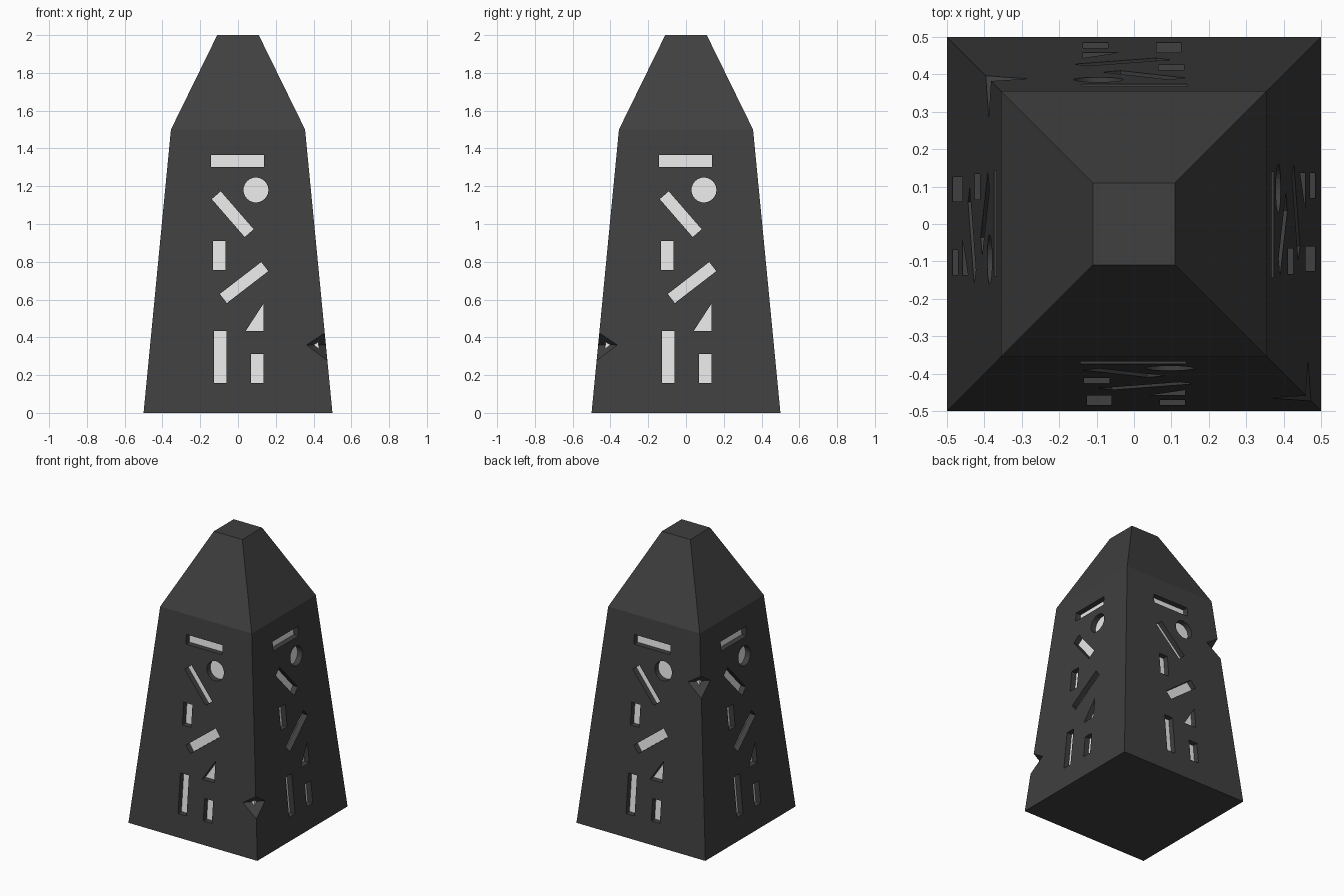
import bpy, bmesh, math
from mathutils import Vector, Matrix

if "Cube" in bpy.data.objects:
    bpy.data.objects.remove(bpy.data.objects["Cube"])


def material(name, rgb):
    m = bpy.data.materials.new(name)
    m.diffuse_color = (*rgb, 1)
    m.use_nodes = True
    m.node_tree.nodes["Principled BSDF"].inputs["Base Color"].default_value = m.diffuse_color
    return m


STONE = material("dark stone", (0.05, 0.05, 0.05))
GLOW = material("pale core", (0.8, 0.8, 0.8))


def make_object(name, bm, mat=None):
    bmesh.ops.recalc_face_normals(bm, faces=bm.faces)
    me = bpy.data.meshes.new(name)
    bm.to_mesh(me)
    bm.free()
    ob = bpy.data.objects.new(name, me)
    bpy.context.collection.objects.link(ob)
    if mat:
        me.materials.append(mat)
    return ob


def square_tower(levels):
    """Stacked square rings given as (half width, height)."""
    bm = bmesh.new()
    rings = [[bm.verts.new((sx * h, sy * h, z)) for sx, sy in ((-1, -1), (1, -1), (1, 1), (-1, 1))]
             for h, z in levels]
    for a, b in zip(rings, rings[1:]):
        for i in range(4):
            j = (i + 1) % 4
            bm.faces.new((a[i], a[j], b[j], b[i]))
    bm.faces.new(rings[0][::-1])
    bm.faces.new(rings[-1])
    return bm


def prism(bm, outline, a, b, mat):
    """Extrude an (x, z) outline from y = a to y = b, then transform it."""
    ends = [[bm.verts.new(mat @ Vector((x, y, z))) for x, z in outline] for y in (a, b)]
    n = len(outline)
    bm.faces.new(ends[0])
    bm.faces.new(ends[1][::-1])
    for i in range(n):
        j = (i + 1) % n
        bm.faces.new((ends[0][i], ends[1][i], ends[1][j], ends[0][j]))


def bar(cx, cz, length, width, degrees=0):
    a = math.radians(degrees)
    c, s = math.cos(a), math.sin(a)
    return [(cx + c * u - s * v, cz + s * u + c * v)
            for u, v in ((-length / 2, -width / 2), (length / 2, -width / 2),
                         (length / 2, width / 2), (-length / 2, width / 2))]


# Carved marks, as seen on the front face
disc = [(0.095 + 0.066 * math.cos(t * math.tau / 32), 1.18 + 0.066 * math.sin(t * math.tau / 32))
        for t in range(32)]
marks = [
    bar(-0.002, 1.333, 0.281, 0.065),
    disc,
    bar(-0.028, 1.052, 0.266, 0.063, -49),
    bar(-0.099, 0.833, 0.068, 0.154),
    bar(0.032, 0.69, 0.277, 0.061, 37.6),
    [(0.041, 0.434), (0.136, 0.434), (0.136, 0.58)],
    bar(-0.093, 0.296, 0.066, 0.275),
    bar(0.103, 0.235, 0.066, 0.153),
]


def half_width(z):
    return 0.5 - 0.145 * z / 1.5


# Cutter: the marks on all four sides plus two corner notches
bm = bmesh.new()
for k in range(4):
    turn = Matrix.Rotation(k * math.pi / 2, 4, 'Z')
    for outline in marks:
        prism(bm, outline, -0.6, -0.27, turn)
for angle, z in ((-45, 0.36), (135, 1.155)):
    turn = Matrix.Rotation(math.radians(angle), 4, 'Z')
    u = (2 * half_width(z) - 0.102) / math.sqrt(2)
    r = 0.13
    prism(bm, [(u, z), (u + r, z - r), (u + 2 * r, z), (u + r, z + r)], -0.2, 0.2, turn)
cutter = make_object("carving_cutter", bm)
cutter.hide_render = True
cutter.hide_viewport = False

# Stone obelisk body
body = make_object("obelisk_body", square_tower([(0.5, 0), (0.355, 1.5), (0.11, 2)]), STONE)
mod = body.modifiers.new("carve", 'BOOLEAN')
mod.operation = 'DIFFERENCE'
mod.solver = 'EXACT'
mod.object = cutter
bpy.context.view_layer.objects.active = body
body.select_set(True)
bpy.ops.object.modifier_apply(modifier=mod.name)
bpy.data.objects.remove(cutter)

# Pale core that shows at the bottom of every carving
INSET = 0.038
make_object("glowing_core", square_tower([(half_width(0.03) - INSET, 0.03),
                                          (half_width(1.47) - INSET, 1.47)]), GLOW)
